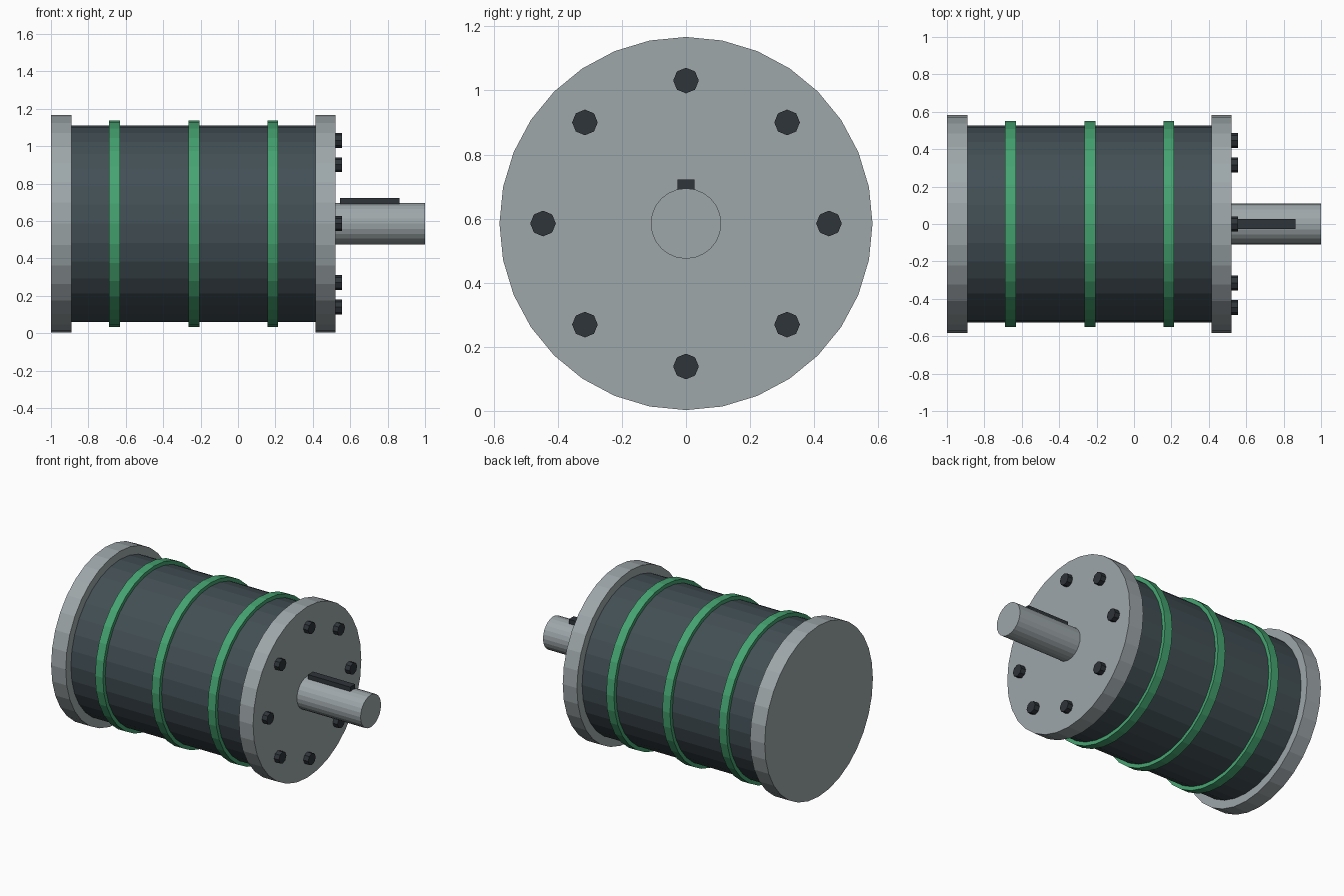
import bpy, bmesh
from math import cos, sin, pi
from mathutils import Matrix, Vector

if "Cube" in bpy.data.objects:
    bpy.data.objects.remove(bpy.data.objects["Cube"])

AXIS_Z = 0.585   # height of the motor axis


def material(name, rgb):
    m = bpy.data.materials.new(name)
    m.diffuse_color = (*rgb, 1)
    m.use_nodes = True
    m.node_tree.nodes["Principled BSDF"].inputs["Base Color"].default_value = m.diffuse_color
    return m


steel = material("steel", (0.34, 0.385, 0.40))
casing = material("casing", (0.055, 0.078, 0.09))
green = material("green", (0.06, 0.37, 0.165))
black = material("black", (0.028, 0.035, 0.042))


def finish(name, bm, mat):
    me = bpy.data.meshes.new(name)
    bm.to_mesh(me)
    bm.free()
    me.materials.append(mat)
    ob = bpy.data.objects.new(name, me)
    bpy.context.collection.objects.link(ob)
    return ob


def disc(name, x0, x1, r, mat, sides=32, y=0, z=0):
    """Flat-shaded cylinder along x; y and z are offsets from the motor axis."""
    bm = bmesh.new()
    bmesh.ops.create_cone(bm, cap_ends=True, segments=sides, radius1=r, radius2=r,
                          depth=x1 - x0, matrix=Matrix.Rotation(pi / 2, 4, 'Y'))
    ob = finish(name, bm, mat)
    ob.location = ((x0 + x1) / 2, y, AXIS_Z + z)
    return ob


# Casing and end flanges
disc("casing", -0.892, 0.414, 0.526, casing)
disc("rear_flange", -1.0, -0.89, 0.582, steel)
disc("front_flange", 0.414, 0.521, 0.582, steel)

# Green bands around the casing
for i, x in enumerate((-0.661, -0.236, 0.186)):
    disc(f"band_{i + 1}", x - 0.029, x + 0.029, 0.551, green)

# Output shaft
disc("shaft", 0.50, 1.0, 0.11, steel, 24)

# Shaft key
bm = bmesh.new()
bmesh.ops.create_cube(bm, size=1)
bmesh.ops.scale(bm, vec=Vector((0.318, 0.053, 0.04)), verts=bm.verts)
key = finish("shaft_key", bm, black)
key.location = (0.705, 0, AXIS_Z + 0.117)

# Ring of flange bolts
for i in range(8):
    a = i * pi / 4
    disc(f"bolt_{i + 1}", 0.505, 0.557, 0.04, black, 8,
         0.446 * cos(a), 0.446 * sin(a))
